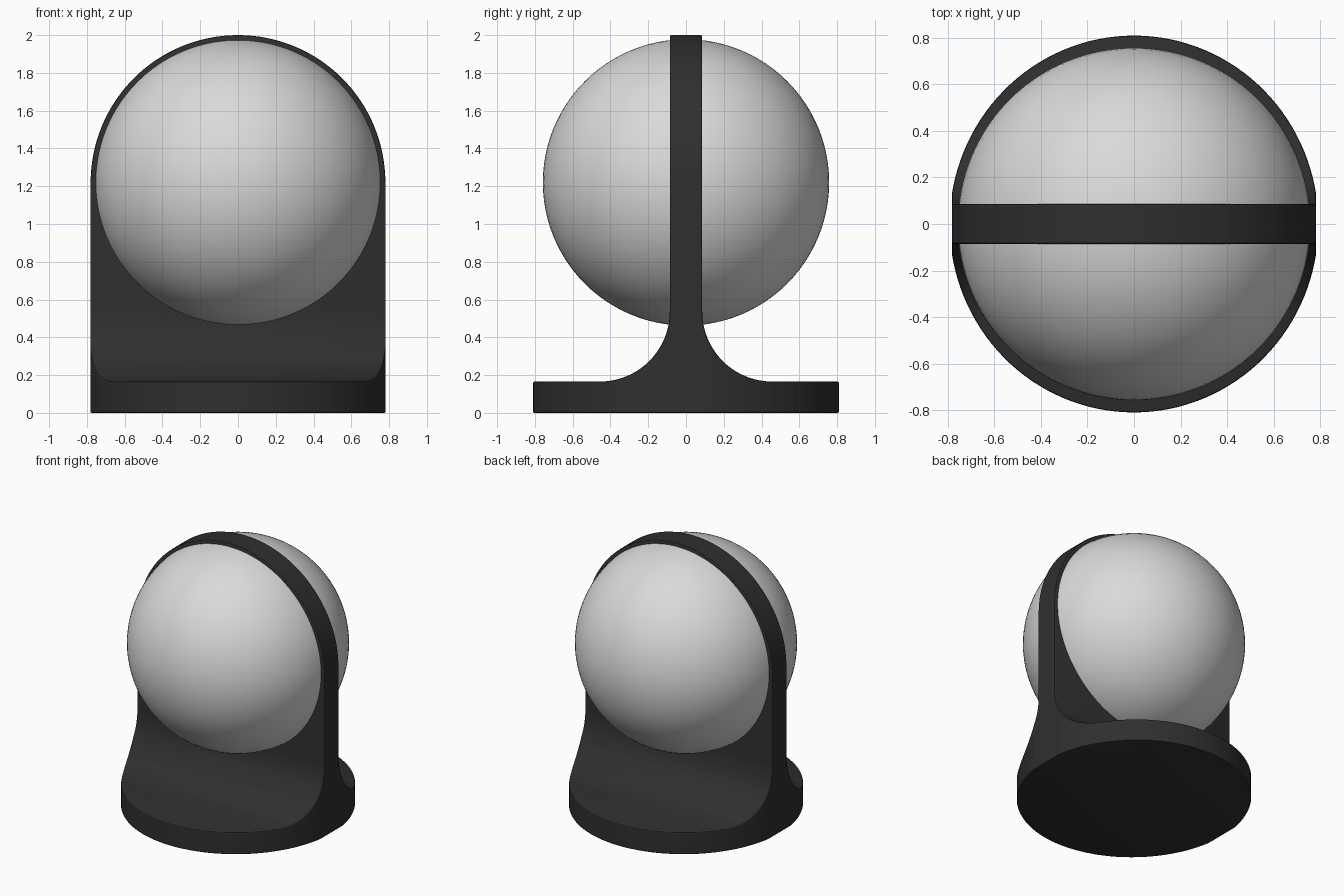
import bpy, bmesh
from math import cos, sin, pi, radians

cube = bpy.data.objects.get("Cube")
if cube:
    bpy.data.objects.remove(cube, do_unlink=True)


def material(name, value):
    mat = bpy.data.materials.new(name)
    mat.use_nodes = True
    colour = (value, value, value, 1)
    mat.diffuse_color = colour
    mat.node_tree.nodes["Principled BSDF"].inputs["Base Color"].default_value = colour
    return mat


def prism(name, points, along, mat):
    """Close a polygon of 3D points and extrude it along a vector."""
    bm = bmesh.new()
    face = bm.faces.new([bm.verts.new(p) for p in points])
    result = bmesh.ops.extrude_face_region(bm, geom=[face])
    verts = [g for g in result["geom"] if isinstance(g, bmesh.types.BMVert)]
    bmesh.ops.translate(bm, verts=verts, vec=along)
    bmesh.ops.recalc_face_normals(bm, faces=bm.faces)
    mesh = bpy.data.meshes.new(name)
    bm.to_mesh(mesh)
    bm.free()
    mesh.materials.append(mat)
    obj = bpy.data.objects.new(name, mesh)
    bpy.context.collection.objects.link(obj)
    return obj


def arc(cy, cz, r, start, end, steps):
    angles = [radians(start + (end - start) * i / steps) for i in range(steps + 1)]
    return [(cy + r * cos(a), cz + r * sin(a)) for a in angles]


dark = material("charcoal", 0.028)
light = material("pale grey", 0.7)

CENTRE, HALF_WIDTH, WEB, BASE, FILLET = 1.22, 0.782, 0.086, 0.166, 0.37

# Side profile: flat base flowing through fillets into a thin upright web
fillet = arc(WEB + FILLET, BASE + FILLET, FILLET, 270, 180, 20)
half = [(0.9, 0), (0.9, BASE)] + fillet + [(WEB, 2.1)]
profile = half + [(-y, z) for y, z in reversed(half)]
stand = prism("stand", [(-1, y, z) for y, z in profile], (2, 0, 0), dark)

# Front outline with a round top, and oval footprint, used to trim the stand
outline = [(-HALF_WIDTH, -0.2), (HALF_WIDTH, -0.2)] + arc(0, CENTRE, 0.78, 0, 180, 64)
outline[2], outline[-1] = (HALF_WIDTH, CENTRE), (-HALF_WIDTH, CENTRE)
arch_cutter = prism("arch_cutter", [(x, -1, z) for x, z in outline], (0, 2, 0), dark)
oval = [(0.793 * cos(2 * pi * i / 128), 0.81 * sin(2 * pi * i / 128), -0.1) for i in range(128)]
oval_cutter = prism("oval_cutter", oval, (0, 0, 2.4), dark)

for cutter in (arch_cutter, oval_cutter):
    cutter.hide_render = True
    cutter.hide_set(True)
    mod = stand.modifiers.new("trim", "BOOLEAN")
    mod.operation = "INTERSECT"
    mod.solver = "EXACT"
    mod.object = cutter

# Softened rims
bevel = stand.modifiers.new("soft_rim", "BEVEL")
bevel.width = 0.008
bevel.segments = 2
bevel.limit_method = "ANGLE"
bevel.angle_limit = radians(40)
bevel.use_clamp_overlap = False

# Ball held in the web
bpy.ops.mesh.primitive_uv_sphere_add(segments=96, ring_count=48, radius=0.758,
                                     location=(0, 0, CENTRE))
ball = bpy.context.object
ball.name = "ball"
ball.data.materials.append(light)

for obj in (stand, ball):
    bpy.ops.object.select_all(action="DESELECT")
    obj.select_set(True)
    bpy.context.view_layer.objects.active = obj
    bpy.ops.object.shade_smooth_by_angle(angle=radians(35))
